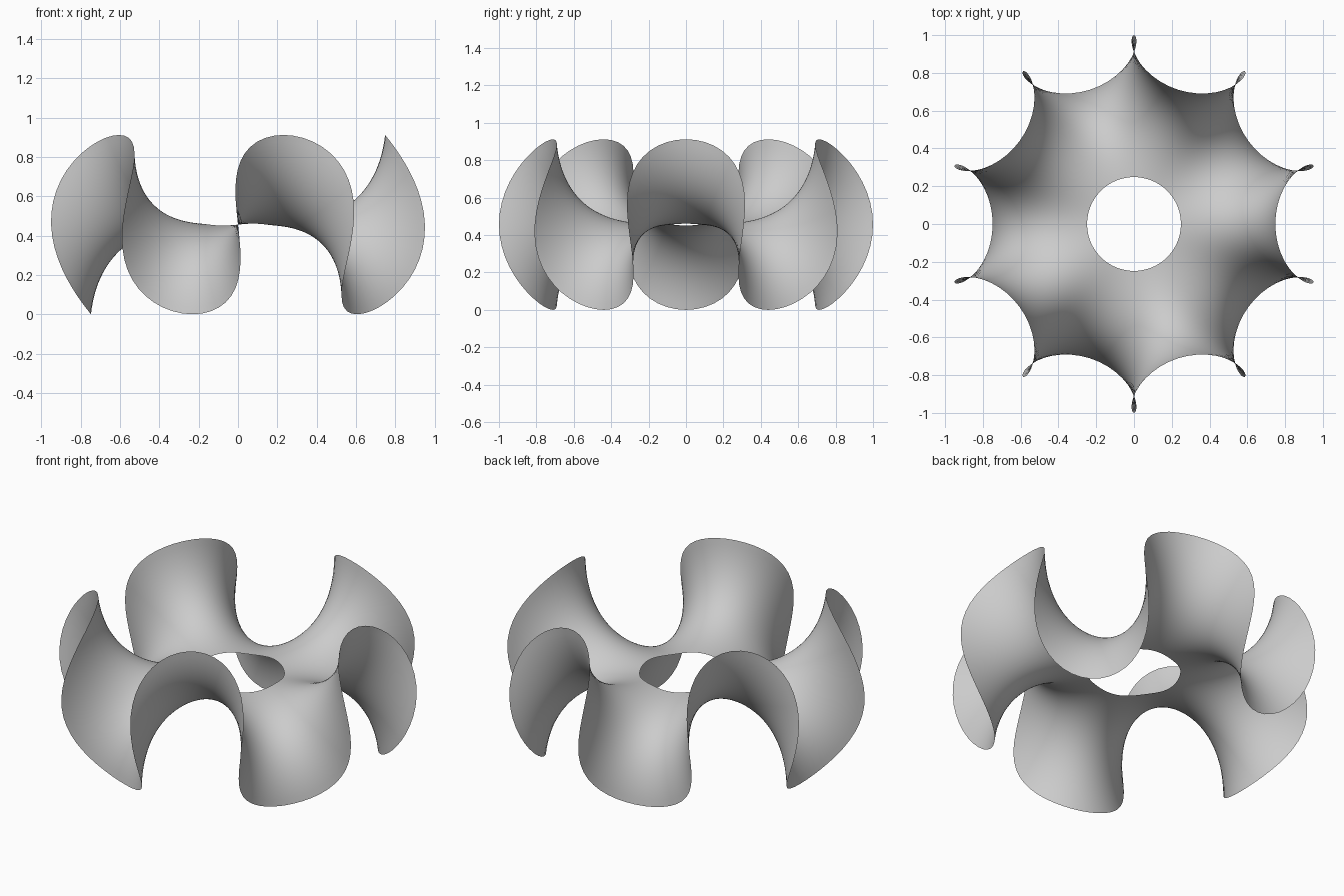
import bpy, bmesh
from math import sin, cos, pi

cube = bpy.data.objects.get("Cube")
if cube:
    bpy.data.objects.remove(cube, do_unlink=True)

SEGMENTS, RINGS = 240, 32
INNER = 0.284            # hole size as a share of the outer parameter radius
SCALE, CURL = 0.874, 0.144
MID_Z, LIFT = 0.456, 0.456


def wave_point(s, a):
    """Point of a ten-lobed wave surface at parameter radius s, angle a."""
    c = CURL * s ** 5.5
    return (SCALE * (s * cos(a) - c * cos(9 * a)),
            SCALE * (s * sin(a) + c * sin(9 * a)),
            MID_Z + LIFT * s ** 3.6 * cos(5 * a))


# Ruffled sheet: closed rings from the central hole out to the curled rim
bm = bmesh.new()
grid = []
for i in range(RINGS + 1):
    s = INNER + (1 - INNER) * i / RINGS
    grid.append([bm.verts.new(wave_point(s, 2 * pi * j / SEGMENTS))
                 for j in range(SEGMENTS)])
for inner, outer in zip(grid, grid[1:]):
    for j in range(SEGMENTS):
        k = (j + 1) % SEGMENTS
        face = bm.faces.new((inner[j], outer[j], outer[k], inner[k]))
        face.smooth = True

mesh = bpy.data.meshes.new("ruffled_sheet")
bm.to_mesh(mesh)
bm.free()
sheet = bpy.data.objects.new("ruffled_sheet", mesh)
bpy.context.collection.objects.link(sheet)

# Plain grey
grey = bpy.data.materials.new("plain_grey")
grey.use_nodes = True
colour = (0.6, 0.6, 0.6, 1)
grey.diffuse_color = colour
grey.node_tree.nodes["Principled BSDF"].inputs["Base Color"].default_value = colour
mesh.materials.append(grey)
